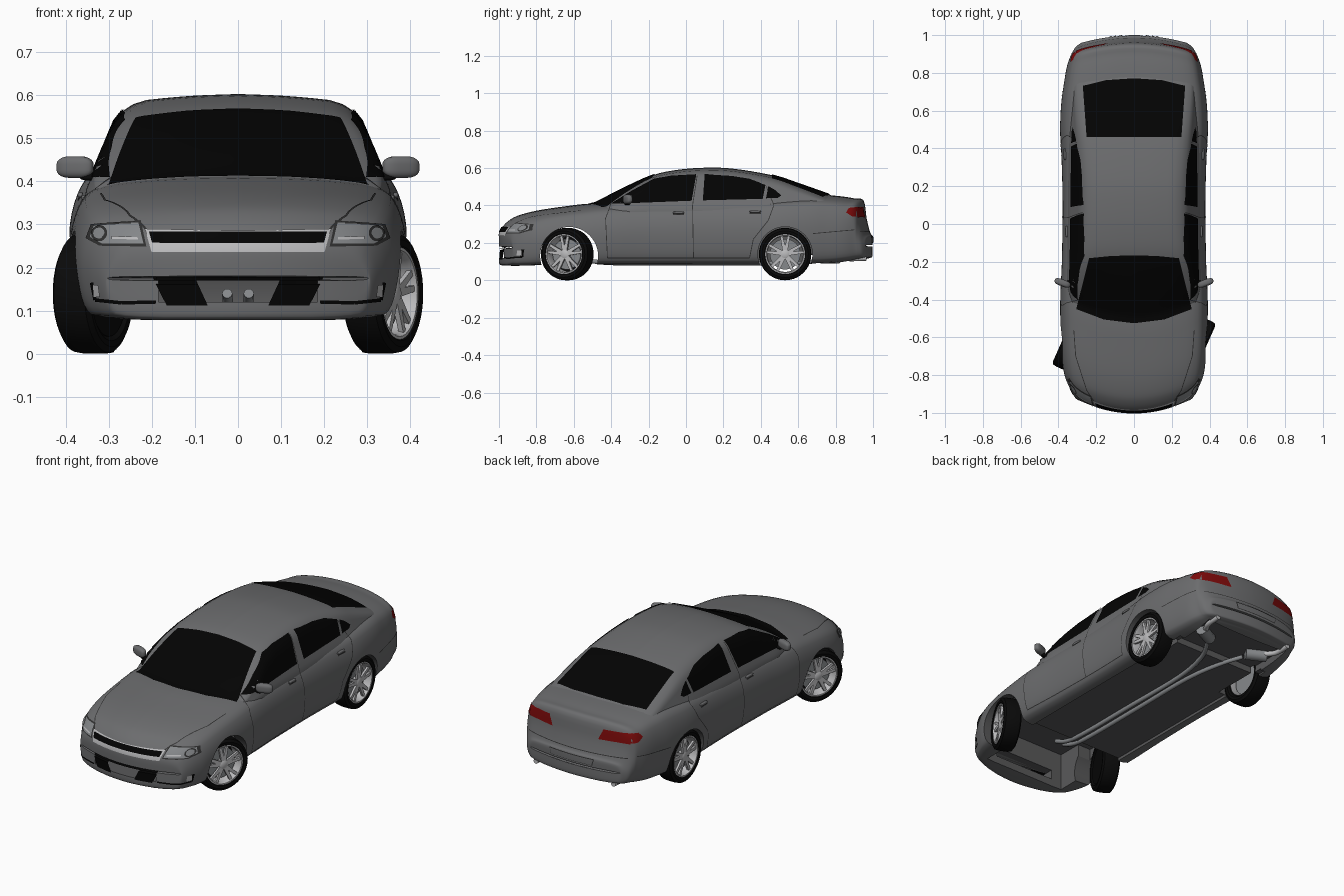
import bpy, bmesh, math
from mathutils import Vector, Matrix
from mathutils.bvhtree import BVHTree

if "Cube" in bpy.data.objects:
    bpy.data.objects.remove(bpy.data.objects["Cube"])

def material(name, *rgb):
    m = bpy.data.materials.new(name)
    m.use_nodes = True
    m.diffuse_color = (*rgb, 1)
    m.node_tree.nodes["Principled BSDF"].inputs["Base Color"].default_value = (*rgb, 1)
    return m

paint = material("grey paint", .15, .152, .157)
under = material("underbody", .1, .1, .102)
glass = material("black glass", .001, .001, .001)
rubber = material("tyre rubber", .003, .003, .003)
silver = material("silver", .5, .5, .51)
lens = material("lamp lens", .24, .25, .26)
red = material("red lamp", .2, .003, .003)
seam = material("dark seam", .03, .03, .03)

def shade(ob):
    bpy.ops.object.select_all(action='DESELECT')
    ob.select_set(True)
    bpy.context.view_layer.objects.active = ob
    bpy.ops.object.shade_smooth_by_angle(angle=math.radians(38))

def add(name, data, *mats, smooth=True, mirrored=False):
    if isinstance(data, bmesh.types.BMesh):
        bm, data = data, bpy.data.meshes.new(name)
        bm.to_mesh(data)
        bm.free()
    ob = bpy.data.objects.new(name, data)
    bpy.context.collection.objects.link(ob)
    for m in mats:
        data.materials.append(m)
    if smooth:
        shade(ob)
    if mirrored:
        ob.modifiers.new("mirror", 'MIRROR').use_mirror_merge = False
    return ob

def make(name, verts, faces, *mats, smooth=True):
    bm = bmesh.new()
    vs = [bm.verts.new(v) for v in verts]
    for f in faces:
        bm.faces.new([vs[i] for i in f])
    bmesh.ops.recalc_face_normals(bm, faces=bm.faces)
    return add(name, bm, *mats, smooth=smooth)

def spline(rows, n):
    out = []
    for i in range(len(rows) - 1):
        a, b, c, d = (rows[min(max(i + k, 0), len(rows) - 1)] for k in (-1, 0, 1, 2))
        for t in (j / n for j in range(n)):
            out.append([q + .5 * t * (r - p + t * (2 * p - 5 * q + 4 * r - s + t * (3 * (q - r) + s - p)))
                        for p, q, r, s in zip(a, b, c, d)])
    return out + [list(rows[-1])]

def chaikin(p):
    for _ in range(2):
        q = [p[0]]
        for (a, b), (c, d) in zip(p, p[1:]):
            q += [(.75 * a + .25 * c, .75 * b + .25 * d), (.25 * a + .75 * c, .25 * b + .75 * d)]
        p = q + [p[-1]]
    return p

def bow(s):
    keys = [(-1, .8), (-.53, .9), (-.2, 0), (.45, 0), (.8, -.45), (1, -.5)]
    return next(u + (v - u) * (s - a) / (b - a) for (a, u), (b, v) in zip(keys, keys[1:]) if s <= b)

def tube(name, rings, *mats):
    n, m = len(rings[0]), len(rings)
    faces = [(i * n + j, i * n + (j + 1) % n, i * n + n + (j + 1) % n, i * n + n + j)
             for i in range(m - 1) for j in range(n)] + [range(n), range(m * n - n, m * n)]
    return make(name, [v for r in rings for v in r], faces, *mats)

def loft(name, rows, section, *mats):
    # sections are curved in plan, so nose, tail and screens bow outwards
    rings = []
    for s, *row in spline(rows, 4):
        half = chaikin(section(*row))
        rings.append([(x, s + bow(s) * x * x, z) for x, z in half + [(-x, z) for x, z in half[-2:0:-1]]])
    return tube(name, rings, *mats)

# Lower body: station, bottom, top, half width
body_rows = [(-1, .17, .18, .30), (-1, .095, .24, .305), (-.985, .08, .28, .32), (-.95, .078, .317, .345),
             (-.9, .078, .345, .367), (-.8, .08, .372, .38), (-.65, .08, .395, .386), (-.5, .08, .411, .386),
             (-.2, .08, .42, .378), (.1, .08, .43, .374), (.35, .08, .44, .38), (.52, .08, .45, .388),
             (.7, .085, .457, .38), (.82, .09, .45, .365), (.9, .10, .438, .35), (.95, .11, .426, .33),
             (.966, .115, .33, .32), (.985, .12, .255, .305), (.997, .13, .235, .28), (.997, .18, .19, .27)]

def body_section(b, t, w):
    h = t - b
    return [(0, b), (.88 * w, b), (.98 * w, b + .13 * h), (1.02 * w, b + .5 * h), (.98 * w, b + .76 * h),
            (.88 * w, b + .93 * h), (.45 * w, b + .99 * h), (0, t)]

# Cabin: station, roof height, width factor
cabin_rows = [(-.55, .39, .85), (-.48, .417, .95), (-.35, .484, 1), (-.18, .561, 1), (-.05, .59, 1), (.1, .602, 1),
              (.25, .597, 1), (.46, .562, 1), (.6, .517, .98), (.77, .457, .94), (.87, .42, .88)]

def cabin_section(t, f):
    e = t - .02
    side = lambda z: f * (.36 - .41 * (z - .36))
    return [(0, .3), (.33 * f, .3), (side(.36), .36), (side((e + .36) / 2), (e + .36) / 2), (side(e), e),
            (.45 * side(e), t - .004), (0, t)]

body = loft("body", body_rows, body_section, paint, under)
cabin = loft("cabin", cabin_rows, cabin_section, paint)

# Plates and lines are fitted to the outer skin by rays
skin = bmesh.new()
for ob in (body, cabin):
    skin.from_mesh(ob.data)
tree = BVHTree.FromBMesh(skin)
skin.free()
RAYS = {"side": lambda u, v: ((2, u, v), (-1, 0, 0)), "top": lambda u, v: ((u, v, 2), (0, 0, -1)),
        "front": lambda u, v: ((u, -2, v), (0, 1, 0)), "back": lambda u, v: ((u, 2, v), (0, -1, 0))}

def plate(name, view, mat, *polys, lift=.004, both=True):
    bm = bmesh.new()
    for poly in polys:
        bm.faces.new([bm.verts.new((u, v, 0)) for u, v in poly])
    for axis in (Vector((1, 0, 0)), Vector((0, 1, 0))):
        for k in range(-50, 50):
            bmesh.ops.bisect_plane(bm, geom=bm.verts[:] + bm.edges[:] + bm.faces[:],
                                   plane_co=axis * (k / 50 + .0003), plane_no=axis)
    for v in bm.verts[:]:
        start, ray = (Vector(a) for a in RAYS[view](v.co.x, v.co.y))
        hit, normal = tree.ray_cast(start, ray)[:2]
        if hit is None:
            bm.verts.remove(v)
        else:
            v.co = hit + normal * (lift if normal.dot(ray) < 0 else -lift)
    bm.normal_update()
    for f in bm.faces:
        if f.normal.dot(ray) > 0:
            f.normal_flip()
    add(name, bm, mat, mirrored=both)

def line(name, view, pts, mat=seam, w=.002, both=True):
    quads = []
    for a, b in zip(pts, pts[1:]):
        a, b = Vector(a), Vector(b)
        n = (b - a).orthogonal().normalized() * w
        quads.append([a + n, b + n, b - n, a - n])
    plate(name, view, mat, *quads, lift=.002, both=both)

def whole(*pts):
    return list(pts) + [(-x, y) for x, y in reversed(pts) if x > 0]

# Glass
plate("front_side_windows", "side", glass,
      [(-.40, .407), (-.29, .475), (-.17, .54), (-.08, .556), (.055, .564), (.03, .424)])
plate("rear_side_windows", "side", glass, [(.09, .426), (.10, .565), (.25, .555), (.34, .54), (.425, .508), (.41, .434)])
plate("quarter_windows", "side", glass, [(.428, .437), (.44, .502), (.475, .482), (.51, .452), (.49, .439)])
plate("windshield", "top", glass, both=False,
      *[whole((0, -.525), (.16, -.505), (.305, -.45), (.237, -.18), (.12, -.168), (0, -.165))])
plate("rear_window", "top", glass, whole((0, .46), (.25, .46), (.27, .73), (.15, .76), (0, .77)), both=False)

# Front: grille, lamps, intake
plate("grille_trim", "front", silver, whole((0, .236), (.2, .236), (.215, .288), (0, .284)), lift=.003, both=False)
plate("grille", "front", glass, whole((0, .256), (.198, .256), (.205, .281), (0, .281)), lift=.005, both=False)
plate("headlamp_frames", "front", seam, [(.212, .248), (.32, .25), (.352, .268), (.34, .3), (.225, .308)], lift=.002)
plate("headlamps", "front", lens, [(.218, .254), (.315, .255), (.342, .27), (.333, .296), (.23, .302)])
ring = [(math.cos(a * math.pi / 8), math.sin(a * math.pi / 8)) for a in range(16)]
for name, mat, r, lift in [("lamp_rings", seam, .018, .006), ("lamp_bulbs", lens, .013, .008)]:
    plate(name, "front", mat, [(.318 + r * u, .277 + r * v) for u, v in ring], lift=lift)
plate("lamp_bars", "front", silver, [(.23, .262), (.29, .264), (.29, .27), (.23, .268)], lift=.006)
line("lamp_grooves", "front", [(.232, .282), (.29, .282)], w=.003)
line("bumper_slits", "front", [(.19, .12), (.27, .118), (.33, .125), (.338, .165)], glass, .004)
plate("fog_lamps", "front", silver, [(.318, .132), (.332, .132), (.334, .16), (.322, .16)], lift=.003)
plate("intake_mesh", "front", glass, [(.07, .112), (.165, .112), (.198, .177), (.1, .177)], lift=.002)
line("intake_edges", "front", [(-.19, .174), (.19, .174)], glass, .004, False)

# Rear: lamps and number plate recess
plate("tail_lamps", "back", red, [(.165, .356), (.24, .338), (.305, .336), (.305, .39), (.23, .386), (.18, .372)])
plate("tail_lamp_sides", "side", red, [(.855, .362), (.885, .342), (.955, .336), (.945, .392), (.87, .386)], lift=.003)
plate("plate_frame", "back", seam, whole((0, .2), (.125, .2), (.135, .235), (0, .235)), lift=.002, both=False)
plate("plate_panel", "back", paint, whole((0, .203), (.121, .203), (.13, .232), (0, .232)), both=False)

# Panel gaps
line("door_front_gaps", "side", [(-.40, .41), (-.43, .33), (-.42, .12)])
line("door_middle_gaps", "side", [(.06, .56), (.035, .4), (.04, .12)])
line("door_rear_gaps", "side", [(.43, .5), (.47, .4), (.44, .32), (.36, .22), (.34, .12)])
line("sill_gaps", "side", [(-.42, .12), (.34, .12)])
line("bonnet_gaps", "top", [(.318, -.56), (.308, -.7), (.25, -.88), (.21, -.94)])
line("bumper_side_gaps", "side", [(.68, .25), (.9, .27)])
line("rear_bumper_gap", "back", [(-.3, .262), (.3, .262)], both=False)

# Cut wheel arches, open engine bay, lower intake and recessed floor
def box(x, y0, y1, z0, z1):
    return tube("cutter", [[(a, y, b) for a, b in ((-x, z0), (x, z0), (x, z1), (-x, z1))] for y in (y0, y1)], paint, under)

def lathe(name, profile, *mats, n=40):
    turns = [2 * math.pi * i / n for i in range(n)]
    return tube(name, [[(x, r * math.cos(a), r * math.sin(a)) for a in turns] for x, r in profile], *mats)

cutters = [box(.25, -.89, -.7, -.1, .288), box(.33, -.75, -.48, -.1, .288), box(.185, -1.2, -.85, .12, .172),
           box(.29, -.6, .72, -.1, .1), box(.26, .65, .92, -.1, .135)]
for y, z, r, a, b in [(-.625, .13, .155, -.5, .5), (.53, .14, .146, .25, .5), (.53, .14, .146, -.5, -.25)]:
    cutters.append(lathe("cutter", [(a, r), (b, r)], paint, under, n=48))
    cutters[-1].location = (0, y, z)
for c in cutters:
    c.hide_render = True
    for f in c.data.polygons:
        f.material_index = 1
    mod = body.modifiers.new("cut", 'BOOLEAN')
    mod.operation, mod.solver, mod.object = 'DIFFERENCE', 'EXACT', c
    shade(body)
    bpy.ops.object.modifier_apply(modifier=mod.name)
    bpy.data.objects.remove(c)
shade(body)

# Wheels; the front pair is steered
tyre_half = [(-.036, .1), (-.046, .11), (-.0475, .124), (-.039, .137), (-.02, .14)]
tyre_profile = tyre_half + [(-x, r) for x, r in reversed(tyre_half)]
rim_profile = [(.036, .108), (.043, .107), (.043, .1), (.03, .095), (-.036, .095)]

def open_ring(name, profile, mat):
    ob = lathe(name, profile, mat)
    bm = bmesh.new()
    bm.from_mesh(ob.data)
    bmesh.ops.delete(bm, geom=[f for f in bm.faces if len(f.verts) > 4], context='FACES_ONLY')
    bm.to_mesh(ob.data)
    bm.free()
    return ob

def spokes(name):
    bm = bmesh.new()
    for i in range(10):
        geo = bmesh.ops.create_cube(bm, size=1)["verts"]
        for v in geo:
            v.co = Vector((.031 + v.co.x * .012, v.co.y * (.014 if v.co.z > 0 else .02), .058 + v.co.z * .086))
        turn = Matrix.Rotation(i // 2 * math.tau / 5 + (.2 if i % 2 else -.2), 3, 'X')
        bmesh.ops.rotate(bm, verts=geo, matrix=turn)
    return add(name, bm, silver, smooth=False)

for tag, x, y, turn in [("front_left", .336, -.635, -24), ("front_right", -.336, -.635, 156),
                        ("rear_left", .328, .53, 0), ("rear_right", -.328, .53, 180)]:
    parts = [open_ring(tag + "_tyre", tyre_profile, rubber), open_ring(tag + "_rim", rim_profile, silver),
             lathe(tag + "_brake_disc", [(-.01, .082), (.008, .082)], lens), spokes(tag + "_spokes"),
             lathe(tag + "_hub", [(0, .024), (.036, .024), (.04, .016)], silver, n=20)]
    if y < 0:
        parts.append(lathe(tag + "_inner_cover", [(-.04, .1), (-.036, .1)], rubber))
    for p in parts:
        p.location, p.rotation_euler.z = (x, y, .14), math.radians(turn)

# Mirrors and door handles
def blob(name, centre, size, mat, turn=0):
    bm = bmesh.new()
    bmesh.ops.create_cube(bm, size=1)
    bmesh.ops.bevel(bm, geom=bm.edges[:], offset=.36, segments=5, profile=.5, affect='EDGES')
    place = Matrix.Translation(centre) @ Matrix.Rotation(turn, 4, 'Z') @ Matrix.Diagonal((*size, 1))
    bmesh.ops.transform(bm, matrix=place, verts=bm.verts)
    add(name, bm, mat, mirrored=True)

blob("door_mirrors", (.378, -.312, .433), (.088, .036, .05), paint, .35)
blob("mirror_stalks", (.342, -.315, .411), (.05, .03, .018), rubber)
for name, y, z in [("front_handles", -.04, .362), ("rear_handles", .37, .368)]:
    hit = tree.ray_cast(Vector((2, y, z)), Vector((-1, 0, 0)))[0]
    blob(name, (hit.x + .002, y, z), (.014, .06, .013), paint)
    line(name + "_recess", "side", [(y - .03, z - .01), (y + .03, z - .01)], seam, .003)

# Exhaust system
def pipe(name, r, mat, *pts):
    cu = bpy.data.curves.new(name, 'CURVE')
    cu.dimensions, cu.bevel_depth, cu.bevel_resolution, cu.use_fill_caps = '3D', r, 3, True
    path = spline(pts, 5)
    sp = cu.splines.new('POLY')
    sp.points.add(len(path) - 1)
    for p, co in zip(sp.points, path):
        p.co = (*co, 1)
    add(name, cu, mat, smooth=False, mirrored=True)

pipe("exhaust_pipes", .012, lens, (.025, -.6, .14), (.022, -.45, .095), (.022, 0, .09), (.022, .4, .09),
     (.06, .62, .095), (.12, .74, .11))
pipe("mufflers", .032, lens, (.12, .76, .12), (.22, .81, .12))
pipe("tail_pipes", .014, silver, (.2, .82, .12), (.232, .88, .115), (.235, .965, .118))
